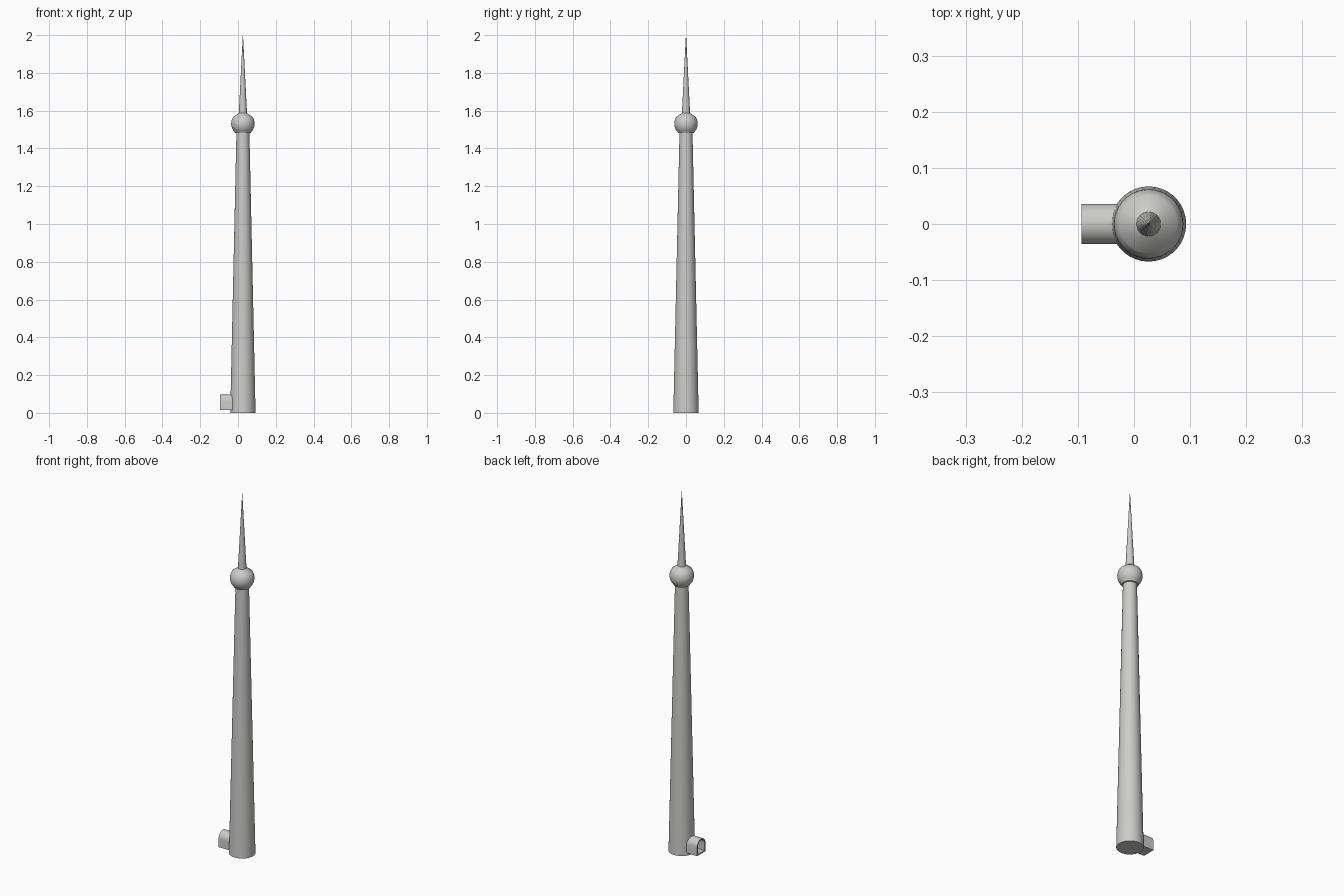
import bpy, bmesh, math

if "Cube" in bpy.data.objects:
    bpy.data.objects.remove(bpy.data.objects["Cube"])

CX = 0.026      # tower axis
SIDES = 36

stone = bpy.data.materials.new("pale grey concrete")
stone.diffuse_color = (0.60, 0.60, 0.58, 1)
stone.use_nodes = True
stone.node_tree.nodes["Principled BSDF"].inputs["Base Color"].default_value = stone.diffuse_color


def finish(name, bm, angle=30):
    bmesh.ops.remove_doubles(bm, verts=bm.verts, dist=1e-6)
    bmesh.ops.recalc_face_normals(bm, faces=bm.faces)
    me = bpy.data.meshes.new(name)
    bm.to_mesh(me)
    bm.free()
    me.materials.append(stone)
    ob = bpy.data.objects.new(name, me)
    bpy.context.collection.objects.link(ob)
    bpy.ops.object.select_all(action='DESELECT')
    ob.select_set(True)
    bpy.context.view_layer.objects.active = ob
    bpy.ops.object.shade_smooth_by_angle(angle=math.radians(angle))
    return ob


def lathe(name, profile, sides=SIDES):
    """Closed solid of revolution around the tower axis from (radius, z) points."""
    bm = bmesh.new()
    rings = [[bm.verts.new((CX + r * math.cos(2 * math.pi * i / sides),
                            r * math.sin(2 * math.pi * i / sides), z))
              for i in range(sides)] for r, z in profile]
    for a, b in zip(rings, rings[1:]):
        for i in range(sides):
            j = (i + 1) % sides
            bm.faces.new((a[i], a[j], b[j], b[i]))
    bm.faces.new(rings[0][::-1])
    bm.faces.new(rings[-1])
    return finish(name, bm)


# Tapered shaft
lathe("tower_shaft", [(0.067, 0), (0.034, 1.50)])

# Ball-shaped pod: cut sphere, bottom lip and low conical roof
ZC, R = 1.531, 0.062
ball = [(R * math.cos(math.radians(a)), ZC + R * math.sin(math.radians(a)))
        for a in range(-45, 36, 8)]
lathe("observation_pod", [(0.036, 1.481), (0.042, 1.482)] + ball + [(0.021, 1.588)])

# Antenna spire
lathe("antenna_spire", [(0.022, 1.58), (0.0006, 2.0)], 24)


# Arched entrance tunnel
def arch(half, bottom, spring, n=16):
    pts = [(-half, bottom), (half, bottom)]
    pts += [(half * math.cos(math.pi * i / n), spring + half * math.sin(math.pi * i / n))
            for i in range(n + 1)]
    return pts


bm = bmesh.new()
loops = [[bm.verts.new((x, y, z)) for y, z in shape]
         for shape, x in ((arch(0.036, 0.014, 0.062), -0.02),
                          (arch(0.036, 0.014, 0.062), -0.094),
                          (arch(0.029, 0.021, 0.062), -0.094),
                          (arch(0.029, 0.021, 0.062), -0.02))]
n = len(loops[0])
for k in range(4):
    a, b = loops[k], loops[(k + 1) % 4]
    for i in range(n):
        j = (i + 1) % n
        bm.faces.new((a[i], a[j], b[j], b[i]))
finish("entrance_tunnel", bm)
